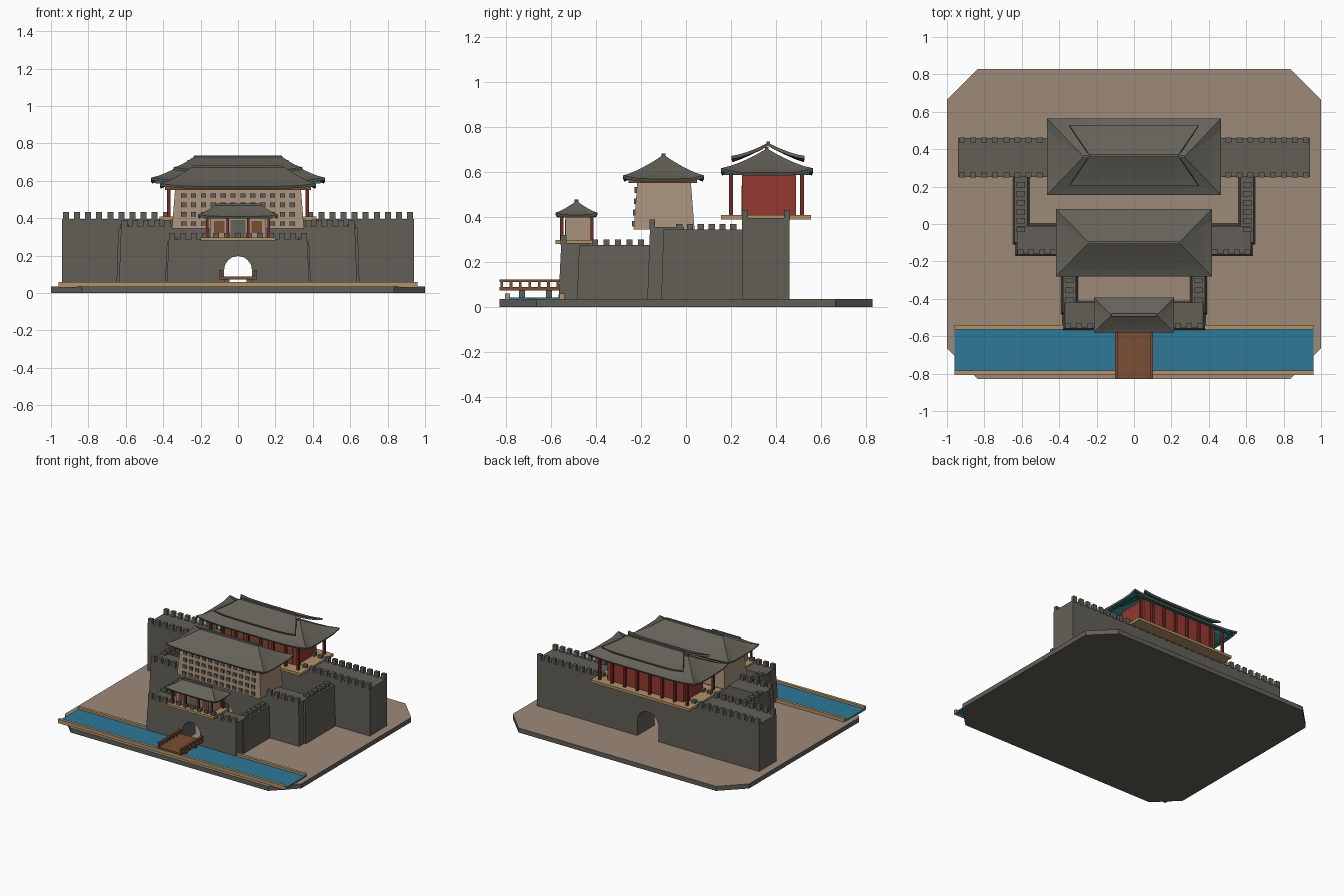
import bpy, bmesh, math

if "Cube" in bpy.data.objects:
    bpy.data.objects.remove(bpy.data.objects["Cube"])


def material(name, r, g, b):
    """sRGB 0-255 in, linear flat material out."""
    lin = [(c / 255 / 12.92) if c < 11 else ((c / 255 + 0.055) / 1.055) ** 2.4 for c in (r, g, b)]
    m = bpy.data.materials.new(name)
    m.use_nodes = True
    m.diffuse_color = (*lin, 1)
    m.node_tree.nodes["Principled BSDF"].inputs["Base Color"].default_value = (*lin, 1)
    return m


STONE = material("grey brick", 98, 95, 87)
TILE = material("roof tile", 100, 98, 89)
EARTH = material("packed earth", 158, 138, 121)
PLASTER = material("plaster", 168, 146, 124)
SAND = material("pale stone", 178, 146, 104)
WATER = material("water", 46, 120, 152)
RED = material("red wall", 150, 56, 50)
POST = material("dark red post", 112, 44, 36)
WOOD = material("brown wood", 122, 78, 52)
TEAL = material("teal trim", 44, 118, 116)


def finish(bm, name, *mats):
    bmesh.ops.recalc_face_normals(bm, faces=bm.faces)
    me = bpy.data.meshes.new(name)
    bm.to_mesh(me)
    bm.free()
    ob = bpy.data.objects.new(name, me)
    for m in mats:
        me.materials.append(m)
    bpy.context.collection.objects.link(ob)
    return ob


def add_box(bm, x0, x1, y0, y1, z0, z1, taper=0):
    """Box whose foot spreads outward by the taper."""
    for v in bmesh.ops.create_cube(bm, size=1)["verts"]:
        t = taper if v.co.z < 0 else 0
        v.co = (x0 - t if v.co.x < 0 else x1 + t,
                y0 - t if v.co.y < 0 else y1 + t,
                z0 if v.co.z < 0 else z1)


def boxes(name, mat, items):
    bm = bmesh.new()
    for it in items:
        add_box(bm, *it)
    return finish(bm, name, mat)


def spread(a, b, n):
    return [a + (b - a) * i / (n - 1) for i in range(n)]


def cut_arch(wall, half, top):
    """Round-headed passage along y."""
    bm = bmesh.new()
    arc = [(half * math.cos(math.pi * i / 16), top - half + half * math.sin(math.pi * i / 16))
           for i in range(17)]
    pts = [(-half, 0.0)] + [(half, 0.0)] + arc
    face = bm.faces.new([bm.verts.new((x, -1, z)) for x, z in pts])
    new = bmesh.ops.extrude_face_region(bm, geom=[face])["geom"]
    bmesh.ops.translate(bm, vec=(0, 2, 0), verts=[g for g in new if isinstance(g, bmesh.types.BMVert)])
    cutter = finish(bm, "arch_cutter")
    mod = wall.modifiers.new("arch", "BOOLEAN")
    mod.object, mod.solver = cutter, "EXACT"
    bpy.context.view_layer.objects.active = wall
    bpy.ops.object.modifier_apply(modifier="arch")
    bpy.data.objects.remove(cutter)


def roof(name, cy, ex, ey, rx, z0, z1, under, lift=0.015, gable=False):
    """Concave hipped roof with raised corners; a gable roof leaves its ends open."""
    bm = bmesh.new()
    nx, ny, rows = 10, 6, 5
    us = spread(-1, 1, nx + 1)
    vs = spread(-1, 1, ny + 1)

    def point(u, v, t):
        up = lift * abs(u * v) ** 5 * (1 - t) ** 2
        return bm.verts.new((u * (ex + (rx - ex) * t), cy + v * ey * (1 - t),
                             z0 + (z1 - z0) * t ** 1.15 + up))

    sides = [[(u, s) for u in us] for s in (-1, 1)]
    if not gable:
        sides += [[(s, v) for v in vs] for s in (-1, 1)]
    for side in sides:
        grid = [[point(u, v, k / rows) for u, v in side] for k in range(rows + 1)]
        for a, b in zip(grid, grid[1:]):
            for i in range(len(side) - 1):
                bm.faces.new((a[i], a[i + 1], b[i + 1], b[i]))
    bmesh.ops.remove_doubles(bm, verts=bm.verts, dist=1e-5)
    bmesh.ops.dissolve_degenerate(bm, edges=bm.edges, dist=1e-5)
    ob = finish(bm, name, TILE, under)
    if sum(p.normal.z for p in ob.data.polygons) < 0:
        ob.data.flip_normals()
    mod = ob.modifiers.new("thickness", "SOLIDIFY")
    mod.thickness, mod.offset, mod.material_offset = 0.014, -1, 1
    boxes(name + "_ridge", TILE, [(-rx, rx, cy - 0.008, cy + 0.008, z1 - 0.01, z1 + 0.006)])


def eave_frame(name, mat, cy, ex, ey, z):
    w, h = 0.02, 0.012
    boxes(name, mat, [(-ex, ex, cy + s * ey - w / 2, cy + s * ey + w / 2, z - h, z) for s in (-1, 1)]
          + [(s * ex - w / 2, s * ex + w / 2, cy - ey, cy + ey, z - h, z) for s in (-1, 1)])


# Ground slab with clipped corners, earth on top
G, C = 0.035, 0.165
bm = bmesh.new()
corners = [(1, 0.83 - C), (1 - C, 0.83)]
ring = corners + [(-x, y) for x, y in corners[::-1]]
ring += [(-x, -y) for x, y in ring]
face = bm.faces.new([bm.verts.new((x, y, 0)) for x, y in ring])
new = bmesh.ops.extrude_face_region(bm, geom=[face])["geom"]
bmesh.ops.translate(bm, vec=(0, 0, G), verts=[g for g in new if isinstance(g, bmesh.types.BMVert)])
ground = finish(bm, "ground_slab", STONE, EARTH)
for p in ground.data.polygons:
    p.material_index = int(p.normal.z > 0.5)

# Moat, banks and footbridge
boxes("moat_water", WATER, [(-0.96, 0.96, -0.79, -0.56, 0.03, 0.043)])
boxes("moat_banks", SAND, [(-0.96, 0.96, y, y + 0.022, 0.03, 0.06) for y in (-0.806, -0.563)])
boxes("bridge_piers", STONE, [(x - 0.015, x + 0.015, y - 0.013, y + 0.013, 0.03, 0.075)
                              for x in (-0.06, 0.06) for y in (-0.73, -0.61)])
boxes("bridge_deck", WOOD, [(-0.1, 0.1, -0.83, -0.56, 0.073, 0.088)])
rails = []
for x in (-0.093, 0.093):
    rails.append((x - 0.008, x + 0.008, -0.83, -0.56, 0.11, 0.122))
    rails += [(x - 0.006, x + 0.006, y - 0.006, y + 0.006, 0.08, 0.115) for y in spread(-0.82, -0.57, 7)]
boxes("bridge_rails", WOOD, rails)


# Rows of battlements
def merlons_x(name, x0, x1, y, z, n, h):
    boxes(name, STONE, [(x - 0.016, x + 0.016, y - 0.013, y + 0.013, z - 0.01, z + h)
                        for x in spread(x0, x1, n)])


def merlons_y(name, x, y0, y1, z, n, h):
    boxes(name, STONE, [(s * x - 0.022, s * x + 0.022, y - 0.014, y + 0.014, z - 0.01, z + h)
                        for y in spread(y0, y1, n) for s in (-1, 1)])


# Main city wall
wall = boxes("main_wall", STONE, [(-0.94, 0.94, 0.25, 0.46, G, 0.395)])
cut_arch(wall, 0.09, 0.24)
for label, y in (("front", 0.262), ("back", 0.45)):
    merlons_x("main_merlons_" + label, -0.92, 0.92, y, 0.395, 32, 0.037)

# Middle and outer wards: a gated front wall with a wing on each side
for label, hx, y0, y1, top, wx0, wx1, wy0, wy1, n, arch in (
        ("middle", 0.625, -0.16, -0.01, 0.355, 0.57, 0.64, -0.10, 0.26, 6, 0.2),
        ("outer", 0.37, -0.555, -0.42, 0.285, 0.31, 0.38, -0.475, -0.15, 5, 0.197)):
    wall = boxes(label + "_ward_wall", STONE, [(-hx, hx, y0, y1, G, top, 0.012)])
    cut_arch(wall, 0.074, arch)
    boxes(label + "_ward_wings", STONE,
          [(min(s * wx0, s * wx1), max(s * wx0, s * wx1), wy0, wy1, G, top - 0.01, 0.01) for s in (-1, 1)])
    merlons_x(label + "_front_merlons", -hx + 0.017, hx - 0.017, y0 + 0.01, top, round(hx * 2 / 0.056), 0.035)
    merlons_y(label + "_wing_merlons", (wx0 + wx1) / 2, wy0 + 0.07, wy1 - 0.05, top - 0.01, n, 0.025)

# Main hall on the city wall
boxes("hall_platform", SAND, [(-0.42, 0.42, 0.155, 0.555, 0.39, 0.41)])
boxes("hall_walls", RED, [(-0.32, 0.32, 0.25, 0.49, 0.41, 0.62)])
boxes("hall_posts", POST, [(x - 0.009, x + 0.009, y - 0.009, y + 0.009, 0.41, 0.605)
                           for x in spread(-0.37, 0.37, 8) for y in (0.2, 0.515)])
boxes("hall_doors", WOOD, [(x - 0.03, x + 0.03, y - 0.004, y + 0.004, 0.41, 0.54)
                           for x in spread(-0.26, 0.26, 6) for y in (0.25,)])
roof("hall_lower_roof", 0.36, 0.465, 0.205, 0.27, 0.597, 0.705, TEAL, 0.02)
eave_frame("hall_eave_trim", TEAL, 0.36, 0.43, 0.18, 0.598)
roof("hall_upper_roof", 0.365, 0.345, 0.163, 0.235, 0.657, 0.73, TEAL, 0.015, True)

# Arrow tower over the middle ward gate
boxes("tower_body", PLASTER, [(-0.335, 0.335, -0.215, 0.02, 0.345, 0.575, 0.018)])
boxes("tower_windows", STONE,
      [(x - 0.014, x + 0.014, y - 0.008, y + 0.01, z - 0.013, z + 0.013)
       for y, z in zip(spread(-0.232, -0.22, 4), spread(0.37, 0.52, 4)) for x in spread(-0.29, 0.29, 12)])
boxes("tower_eave_board", WOOD, [(-0.39, 0.39, -0.255, 0.05, 0.552, 0.566)])
roof("tower_roof", -0.1, 0.418, 0.18, 0.24, 0.57, 0.677, WOOD)

# Small gatehouse over the outer ward gate
boxes("gatehouse_platform", SAND, [(-0.2, 0.2, -0.58, -0.405, 0.28, 0.297)])
boxes("gatehouse_body", PLASTER, [(-0.15, 0.15, -0.535, -0.425, 0.297, 0.42)])
boxes("gatehouse_posts", POST, [(x - 0.007, x + 0.007, y - 0.007, y + 0.007, 0.297, 0.415)
                                for x in spread(-0.165, 0.165, 4) for y in (-0.553, -0.418)])
boxes("gatehouse_door", TILE, [(-0.04, 0.04, -0.539, -0.533, 0.297, 0.39)])
boxes("gatehouse_windows", WOOD, [(x - 0.028, x + 0.028, -0.539, -0.533, 0.32, 0.385) for x in (-0.1, 0.1)])
eave_frame("gatehouse_eave_trim", WOOD, -0.487, 0.175, 0.07, 0.41)
roof("gatehouse_roof", -0.487, 0.215, 0.093, 0.12, 0.41, 0.473, WOOD, 0.01)
